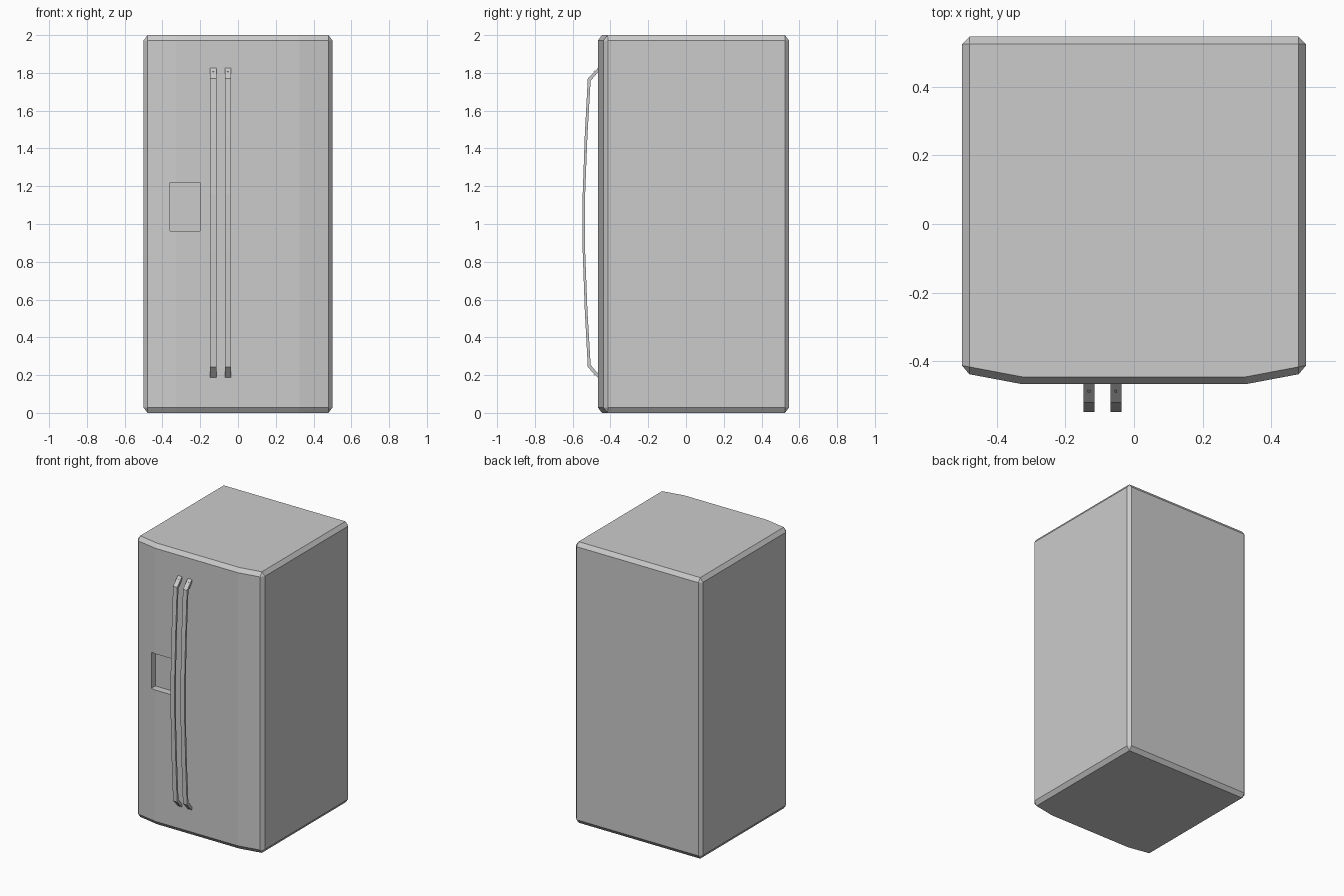
import bpy, bmesh

if "Cube" in bpy.data.objects:
    bpy.data.objects.remove(bpy.data.objects["Cube"])


def add_object(name, bm):
    bmesh.ops.recalc_face_normals(bm, faces=bm.faces[:])
    mesh = bpy.data.meshes.new(name)
    bm.to_mesh(mesh)
    bm.free()
    ob = bpy.data.objects.new(name, mesh)
    bpy.context.collection.objects.link(ob)
    return ob


def prism(name, loop, offset):
    """Extrude a closed loop of 3D points along offset."""
    bm = bmesh.new()
    face = bm.faces.new([bm.verts.new(p) for p in loop])
    ext = bmesh.ops.extrude_face_region(bm, geom=[face])
    moved = [v for v in ext["geom"] if isinstance(v, bmesh.types.BMVert)]
    bmesh.ops.translate(bm, verts=moved, vec=offset)
    return add_object(name, bm)


# Cabinet: bowed-front plan, chamfered all round (z scale makes the chamfer taller)
Z_SCALE = 1.35
half = [(0.5, 0.545), (0.5, -0.433), (0.325, -0.466)]
plan = half + [(-x, y) for x, y in reversed(half)]
cabinet = prism("cabinet", [(x, y, 0) for x, y in plan], (0, 0, 2 / Z_SCALE))
cabinet.scale.z = Z_SCALE
bevel = cabinet.modifiers.new("chamfer", "BEVEL")
bevel.width = 0.021
bevel.segments = 1
bevel.limit_method = "ANGLE"
bevel.angle_limit = 0.6

# Dispenser recess in the left door
x0, x1, z0, z1 = -0.36, -0.20, 0.963, 1.22
cutter = prism("dispenser_cutter",
               [(x0, -0.6, z0), (x1, -0.6, z0), (x1, -0.6, z1), (x0, -0.6, z1)],
               (0, 0.185, 0))
cutter.hide_render = True
cutter.display_type = "WIRE"
cut = cabinet.modifiers.new("dispenser_recess", "BOOLEAN")
cut.operation = "DIFFERENCE"
cut.solver = "EXACT"
cut.object = cutter

# Bowed door handles, mirrored about their mid height
MID = 1.006
outer = [(-0.464, 0.822), (-0.52, 0.764), (-0.536, 0.46), (-0.547, 0.15)]
inner = [(-0.464, 0.800), (-0.505, 0.752), (-0.522, 0.46), (-0.534, 0.15)]


def mirrored(pts):
    return [(y, MID + z) for y, z in pts] + [(y, MID - z) for y, z in reversed(pts)]


side = mirrored(outer) + mirrored(inner)[::-1]
WIDTH = 0.032
for label, cx in (("left", -0.131), ("right", -0.053)):
    prism(label + "_handle", [(cx - WIDTH / 2, y, z) for y, z in side], (WIDTH, 0, 0))
    # Small screw heads on the slanted handle ends
    for end, s in (("upper", 1), ("lower", -1)):
        quad = [(-0.482, 0.806), (-0.488, 0.799), (-0.4895, 0.8005), (-0.4835, 0.8075)]
        prism(f"{label}_handle_{end}_screw",
              [(cx - 0.004, y, MID + s * z) for y, z in quad], (0.008, 0, 0))
